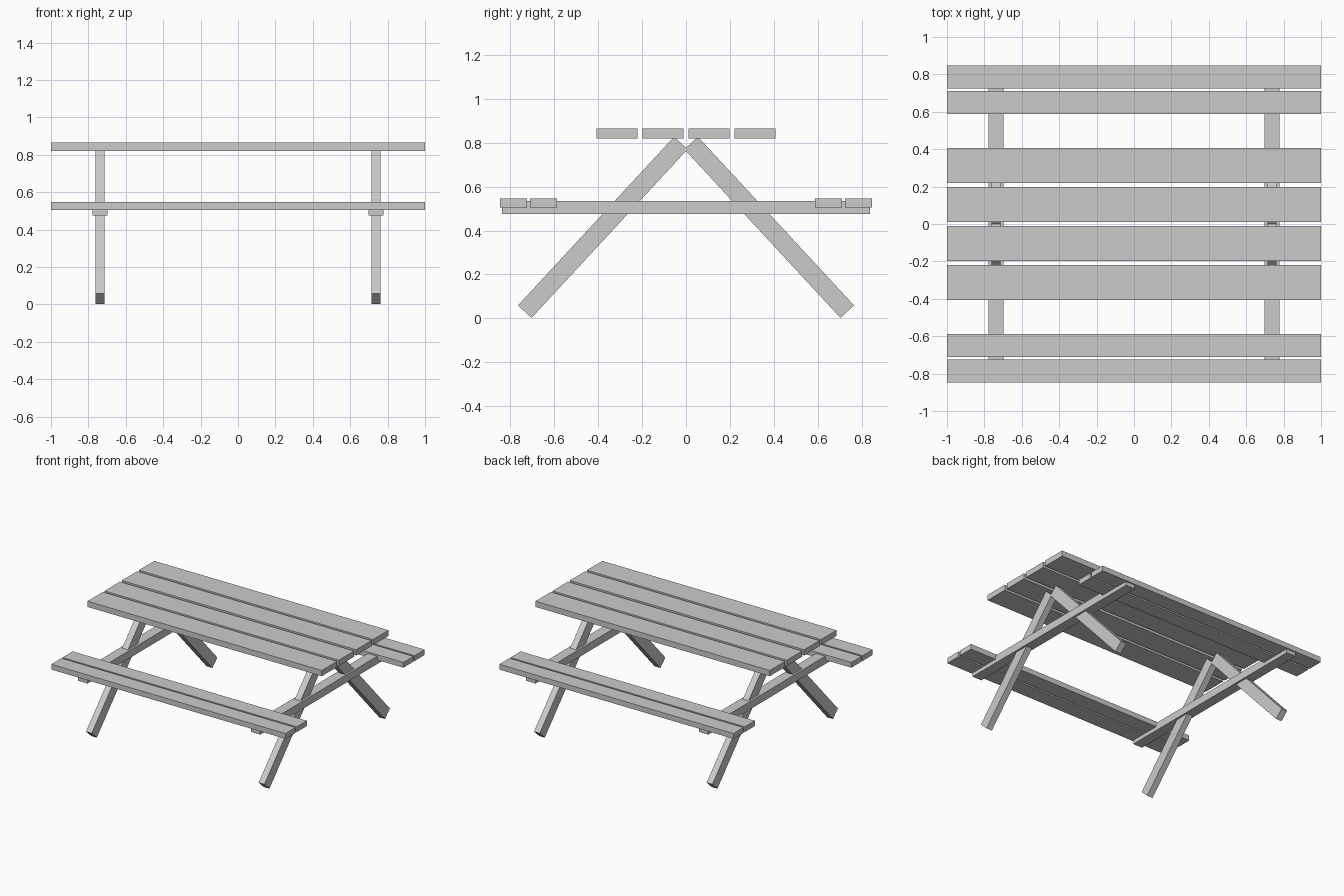
import bpy
import math

if "Cube" in bpy.data.objects:
    bpy.data.objects.remove(bpy.data.objects["Cube"])

grey = bpy.data.materials.new("plain grey")
grey.diffuse_color = (0.6, 0.6, 0.6, 1.0)
grey.use_nodes = True
grey.node_tree.nodes["Principled BSDF"].inputs["Base Color"].default_value = grey.diffuse_color


def box(name, center, size, tilt=0.0):
    """Box of given full size, optionally tilted about the x axis."""
    bpy.ops.mesh.primitive_cube_add(size=1, location=center)
    ob = bpy.context.object
    ob.name = name
    ob.scale = size
    ob.rotation_euler = (tilt, 0, 0)
    ob.data.materials.append(grey)
    return ob


# Table top: four long planks
for i, y in enumerate((-0.3135, -0.1055, 0.1055, 0.3135)):
    box(f"table_plank_{i + 1}", (0, y, 0.8425), (2.0, 0.187, 0.044))

# Benches: two narrow planks on each side
for side, label in ((-1, "front"), (1, "back")):
    for y, part in ((0.65, "inner"), (0.787, "outer")):
        box(f"{label}_bench_{part}_plank", (0, side * y, 0.526), (2.0, 0.123, 0.041))

# End frames: cross beam carrying the benches and two splayed square-cut legs
LOW = (0.735, 0.0305)    # middle of the foot end (y, z)
HIGH = (0.0235, 0.799)   # middle of the upper end (y, z)
dy, dz = HIGH[0] - LOW[0], HIGH[1] - LOW[1]
length = math.hypot(dy, dz)
lean = math.atan2(-dy, dz)
for x, end in ((-0.737, "left"), (0.737, "right")):
    box(f"{end}_cross_beam", (x, 0, 0.505), (0.08, 1.677, 0.06))
    for side, label in ((-1, "front"), (1, "back")):
        mid = (x, side * (LOW[0] + HIGH[0]) / 2, (LOW[1] + HIGH[1]) / 2)
        box(f"{end}_{label}_leg", mid, (0.049, 0.084, length), side * lean)
